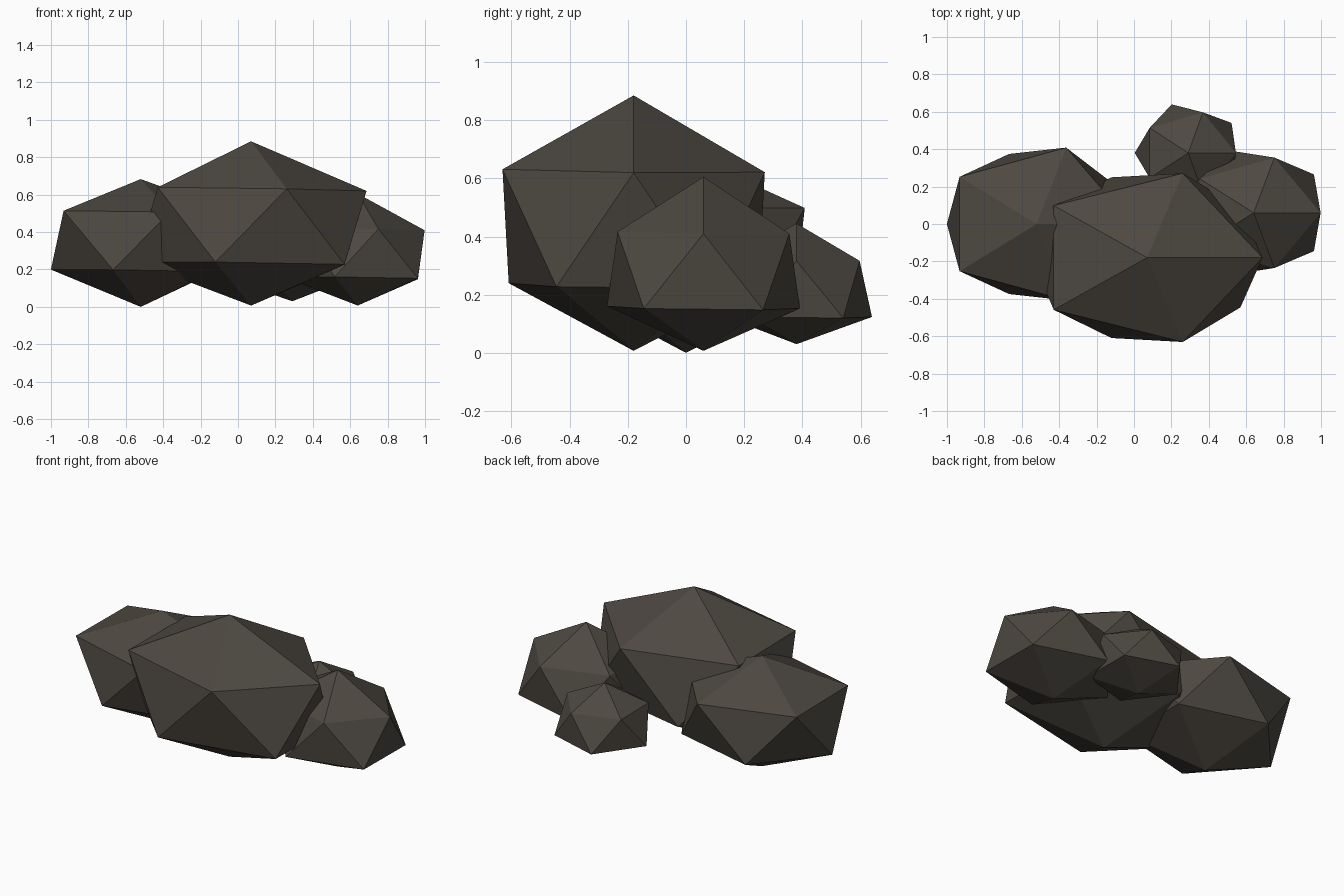
import bpy
import bmesh

cube = bpy.data.objects.get("Cube")
if cube:
    bpy.data.objects.remove(cube, do_unlink=True)

# Dark stone material
stone = bpy.data.materials.new("dark_stone")
stone.use_nodes = True
colour = (0.075, 0.065, 0.053, 1)
stone.diffuse_color = colour
bsdf = next(n for n in stone.node_tree.nodes if n.type == "BSDF_PRINCIPLED")
bsdf.inputs["Base Color"].default_value = colour
bsdf.inputs["Roughness"].default_value = 0.9


def rock(name, centre, upper, lower, heights):
    """Faceted boulder: a 20-sided ball with its two rings fitted separately.

    upper, lower: x and y radius of each ring
    heights: bottom tip, lower ring, upper ring, top tip
    """
    bm = bmesh.new()
    bmesh.ops.create_icosphere(bm, subdivisions=1, radius=1)
    bottom, low, high, top = heights
    for v in bm.verts:
        x, y, z = v.co
        if abs(z) > 0.9:
            v.co = (0, 0, top if z > 0 else bottom)
            continue
        rx, ry = upper if z > 0 else lower
        x, y = x * rx, y * ry
        # Rings lean slightly down to the right and back
        v.co = (x, y, (high if z > 0 else low) - 0.015 * x - 0.011 * y)
    mesh = bpy.data.meshes.new(name)
    bm.to_mesh(mesh)
    bm.free()
    mesh.materials.append(stone)
    obj = bpy.data.objects.new(name, mesh)
    obj.location = (*centre, 0)
    bpy.context.collection.objects.link(obj)


# Cluster of four overlapping boulders
rock("large_front_rock", (0.07, -0.18), (0.69, 0.53), (0.69, 0.505),
     (0.007, 0.232, 0.629, 0.885))
rock("left_side_rock", (-0.52, 0.0), (0.57, 0.48), (0.537, 0.44),
     (0.0, 0.192, 0.505, 0.683))
rock("right_side_rock", (0.64, 0.06), (0.40, 0.347), (0.445, 0.39),
     (0.007, 0.155, 0.415, 0.605))
rock("small_back_rock", (0.29, 0.38), (0.285, 0.255), (0.32, 0.305),
     (0.03, 0.125, 0.32, 0.445))
